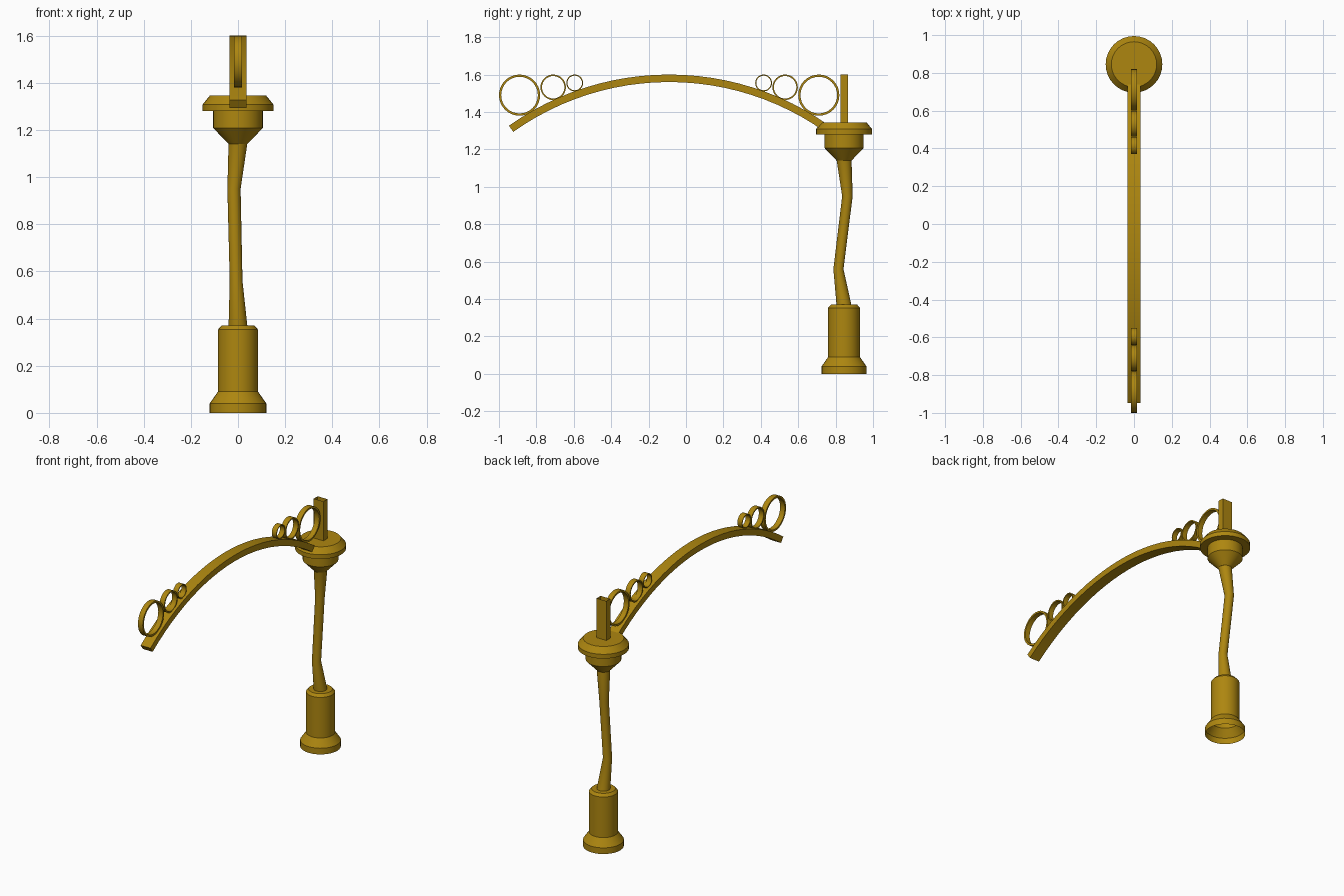
import bpy, bmesh, math
from mathutils import Vector

cube = bpy.data.objects.get("Cube")
if cube:
    bpy.data.objects.remove(cube)

brass = bpy.data.materials.new("aged brass")
brass.use_nodes = True
brass.diffuse_color = (0.42, 0.24, 0.005, 1)
brass.node_tree.nodes["Principled BSDF"].inputs["Base Color"].default_value = brass.diffuse_color

COLUMN_Y = 0.845
ARCH_Y = -0.09
SIDES = 32


def finish(name, bm, smooth=True):
    bmesh.ops.recalc_face_normals(bm, faces=bm.faces)
    mesh = bpy.data.meshes.new(name)
    bm.to_mesh(mesh)
    bm.free()
    mesh.materials.append(brass)
    obj = bpy.data.objects.new(name, mesh)
    bpy.context.collection.objects.link(obj)
    if smooth:
        bpy.ops.object.select_all(action='DESELECT')
        bpy.context.view_layer.objects.active = obj
        obj.select_set(True)
        bpy.ops.object.shade_smooth_by_angle(angle=math.radians(20))
    return obj


def loft(name, loops, close=False, caps=(), smooth=True):
    """Skin a list of point loops; caps lists the loop indices to fill."""
    bm = bmesh.new()
    rings = [[bm.verts.new(p) for p in loop] for loop in loops]
    pairs = list(zip(rings, rings[1:]))
    if close:
        pairs.append((rings[-1], rings[0]))
    for a, b in pairs:
        n = len(a)
        for i in range(n):
            j = (i + 1) % n
            bm.faces.new((a[i], a[j], b[j], b[i]))
    for c in caps:
        bm.faces.new(rings[c])
    return finish(name, bm, smooth)


def circle(r, z, x=0, y=COLUMN_Y):
    return [Vector((x + r * math.cos(t), y + r * math.sin(t), z))
            for t in (2 * math.pi * i / SIDES for i in range(SIDES))]


def arc_section(y, z, inner, outer, half, t):
    """Rectangular section of a band, at angle t from straight up."""
    s, c = math.sin(t), math.cos(t)
    return [(x, y + r * s, z + r * c)
            for x, r in ((-half, inner), (half, inner), (half, outer), (-half, outer))]


# Hollow pedestal, open underneath
base = [(0.12, 0), (0.12, 0.04), (0.085, 0.09), (0.085, 0.353), (0.07, 0.37)]
loft("pedestal", [circle(r, z) for r, z in base], caps=(-1,))

# Crooked shaft
shaft = [(0.04, 0.365, 0, COLUMN_Y), (0.027, 0.56, -0.008, 0.815),
         (0.028, 0.95, -0.017, 0.863), (0.04, 1.145, 0, COLUMN_Y)]
loft("shaft", [circle(*p) for p in shaft])

# Capital with wide flange
cap = [(0.04, 1.14), (0.105, 1.208), (0.105, 1.28), (0.15, 1.28), (0.15, 1.308), (0.12, 1.345)]
loft("capital", [circle(r, z) for r, z in cap], caps=(0, -1))

# Flat upright post on the capital, open at the top
corners = ((-1, -1), (1, -1), (1, 1), (-1, 1))
loft("post", [[(0.035 * a, COLUMN_Y + 0.02 * b, z) for a, b in corners] for z in (1.3, 1.6)],
     smooth=False)

# Arched arm
R, STEPS = 1.457, 24
sweep = math.asin(0.845 / R)
loft("arched_arm",
     [arc_section(ARCH_Y, 1.58 - R, R - 0.02, R + 0.02, 0.035, sweep * (2 * i / STEPS - 1))
      for i in range(STEPS + 1)], caps=(0, -1))

# Ornamental rings resting on both ends of the arm
for side, label in ((-1, "front"), (1, "back")):
    for size, offset, r, wall in (("large", 0.8, 0.11, 0.012),
                                  ("medium", 0.62, 0.068, 0.008),
                                  ("small", 0.505, 0.045, 0.006)):
        loft(f"{label}_{size}_ring",
             [arc_section(ARCH_Y + side * offset, 1.6 - r, r - wall, r, 0.017,
                          2 * math.pi * i / SIDES) for i in range(SIDES)], close=True)
